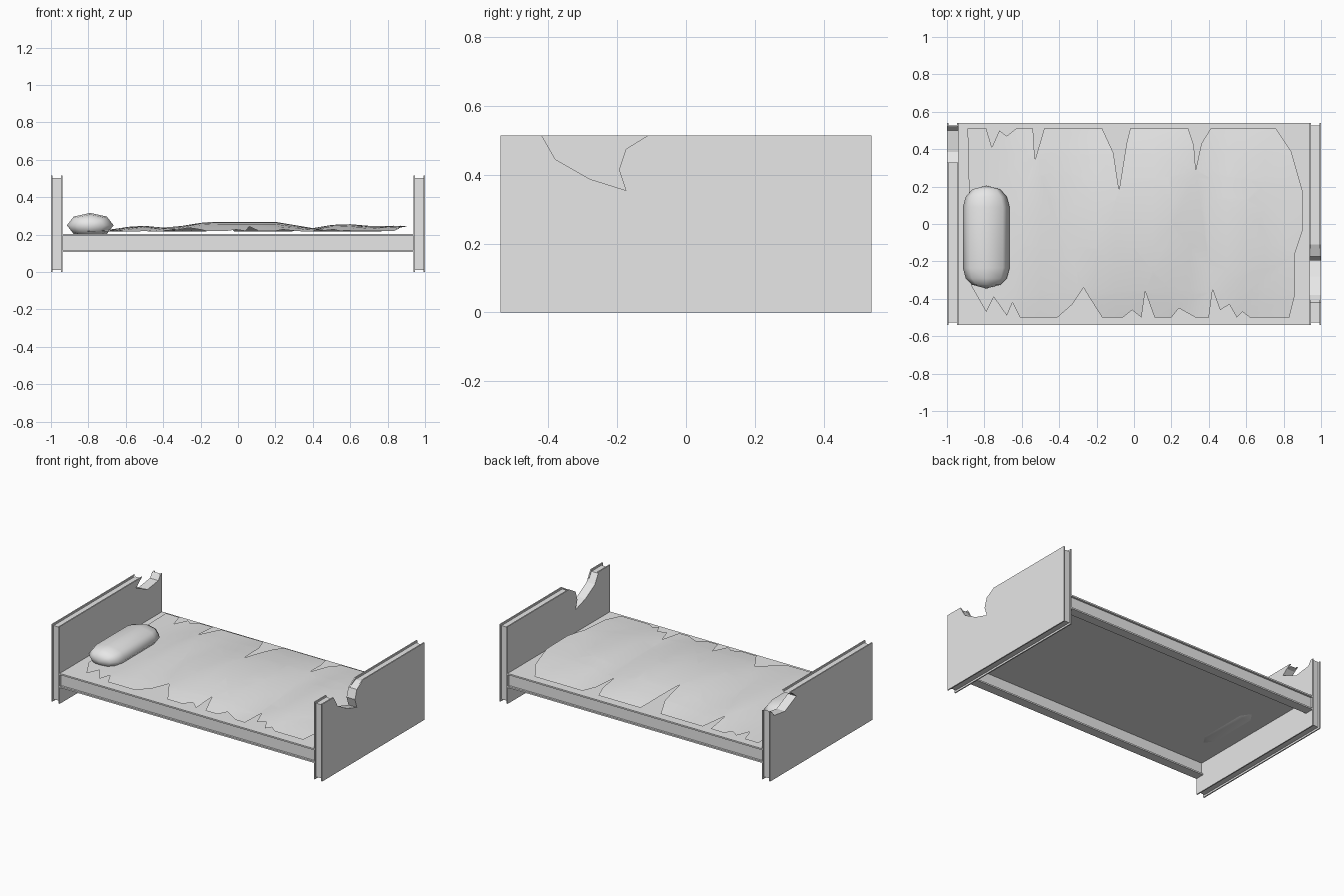
import bpy, bmesh, math

cube = bpy.data.objects.get("Cube")
if cube:
    bpy.data.objects.remove(cube, do_unlink=True)

grey = bpy.data.materials.new("plain grey")
grey.use_nodes = True
COLOR = (0.8, 0.8, 0.8, 1)
grey.diffuse_color = COLOR
grey.node_tree.nodes["Principled BSDF"].inputs["Base Color"].default_value = COLOR


def finish(name, bm, smooth=False, closed=True):
    if closed:
        bmesh.ops.recalc_face_normals(bm, faces=bm.faces)
    mesh = bpy.data.meshes.new(name)
    bm.to_mesh(mesh)
    bm.free()
    mesh.materials.append(grey)
    for face in mesh.polygons:
        face.use_smooth = smooth
    obj = bpy.data.objects.new(name, mesh)
    bpy.context.collection.objects.link(obj)
    return obj


def slab(name, outline, x0, x1):
    """Extrude a (y, z) outline from x0 to x1."""
    bm = bmesh.new()
    face = bm.faces.new([bm.verts.new((x0, y, z)) for y, z in outline])
    grown = bmesh.ops.extrude_face_region(bm, geom=[face])["geom"]
    moved = [v for v in grown if isinstance(v, bmesh.types.BMVert)]
    bmesh.ops.translate(bm, verts=moved, vec=(x1 - x0, 0, 0))
    return finish(name, bm)


def box(name, x, y, z):
    return slab(name, [(y[0], z[0]), (y[1], z[0]), (y[1], z[1]), (y[0], z[1])], *x)


def clamp(value, low, high):
    return max(low, min(high, value))


# Broken end boards: two thin panels around a recessed core
W, H = 0.54, 0.515
foot_outline = [(-W, 0), (W, 0), (W, H), (-.11, H), (-.175, .475), (-.195, .415),
                (-.175, .355), (-.28, .388), (-.38, .445), (-.42, H), (-W, H)]
head_outline = [(-W, 0), (W, 0), (W, .46), (.52, .455), (.5, .425), (.385, .41),
                (.265, .465), (.3, .495), (.33, H), (-W, H)]
for name, side, outline in (("footboard", 1, foot_outline), ("headboard", -1, head_outline)):
    core = [(clamp(y, -W + .013, W - .013), clamp(z, .012, H - .012)) for y, z in outline]
    slab(name + "_outer_panel", outline, side * .992, side)
    slab(name + "_core", core, side * .946, side * .992)
    slab(name + "_inner_panel", outline, side * .938, side * .946)

# Deck plate and the grooved side rails below it
SPAN = (-.938, .938)
box("deck", SPAN, (-W, W), (.193, .203))
for name, side in (("front", -1), ("back", 1)):
    box(name + "_rail_core", SPAN, sorted((side * .49, side * .527)), (.118, .193))
    box(name + "_rail_flange", SPAN, sorted((side * .478, side * W)), (.108, .118))

# Torn blanket outline, in hundredths
torn = [-89, 51, -79, 51, -76, 41, -72, 50, -68, 47, -63, 51, -54, 51, -53, 34, -48, 51,
        -17, 51, -11, 38, -8, 18, -4, 43, -2, 51, 29, 51, 32, 42, 33, 29, 36, 43, 41, 51,
        76, 51, 84, 39, 90, 18, 90, -4, 86, -16, 86, -38, 83, -50, 62, -50, 58, -47,
        55, -50, 51, -43, 46, -46, 42, -35, 40, -50, 33, -50, 24, -45, 20, -50, 11, -50,
        6, -36, 4, -50, -1, -46, -6, -50, -17, -50, -24, -39, -27, -34, -33, -43, -41, -50,
        -61, -50, -65, -42, -68, -49, -75, -39, -79, -47, -87, -33]
ridge = [(-.9, .215), (-.7, .225), (-.53, .25), (-.37, .235), (-.17, .268), (.2, .268),
         (.4, .235), (.55, .26), (.75, .243), (.87, .25), (.95, .235)]


def blanket_height(x, y):
    for (x0, z0), (x1, z1) in zip(ridge, ridge[1:]):
        if x <= x1:
            top = z0 + (z1 - z0) * (x - x0) / (x1 - x0)
            break
    return .216 + (top - .216) * max(0, 1 - (y / .52) ** 2)


bm = bmesh.new()
sheet = bm.faces.new([bm.verts.new((x / 100, y / 100, 0)) for x, y in zip(torn[::2], torn[1::2])])
sheet.normal_update()
if sheet.normal.z < 0:
    sheet.normal_flip()
bmesh.ops.triangulate(bm, faces=[sheet])
cuts = [((i / 10, 0, 0), (1, 0, 0)) for i in range(-8, 9)]
cuts += [((0, i / 8, 0), (0, 1, 0)) for i in range(-3, 4)]
for co, no in cuts:
    bmesh.ops.bisect_plane(bm, geom=bm.verts[:] + bm.edges[:] + bm.faces[:],
                           plane_co=co, plane_no=no)
for v in bm.verts:
    v.co.z = blanket_height(v.co.x, v.co.y)
finish("blanket", bm, smooth=True, closed=False)

# Eight-sided bolster pillow, tapered towards both ends
bm = bmesh.new()
stations = [(-.325, .6), (-.29, .88), (-.235, 1), (.09, 1), (.145, .88), (.185, .6)]
rings = []
for y, size in stations:
    angles = [k * math.tau / 8 for k in range(8)]
    rings.append([bm.verts.new((-.79 + .125 * size * math.cos(a), y,
                                .25 + .066 * size * math.sin(a))) for a in angles])
for a, b in zip(rings, rings[1:]):
    for k in range(8):
        j = (k + 1) % 8
        bm.faces.new((a[k], a[j], b[j], b[k]))
for ring, y in ((rings[0], -.345), (rings[-1], .205)):
    tip = bm.verts.new((-.79, y, .25))
    for k in range(8):
        bm.faces.new((ring[k], ring[(k + 1) % 8], tip))
finish("pillow", bm, smooth=True)
